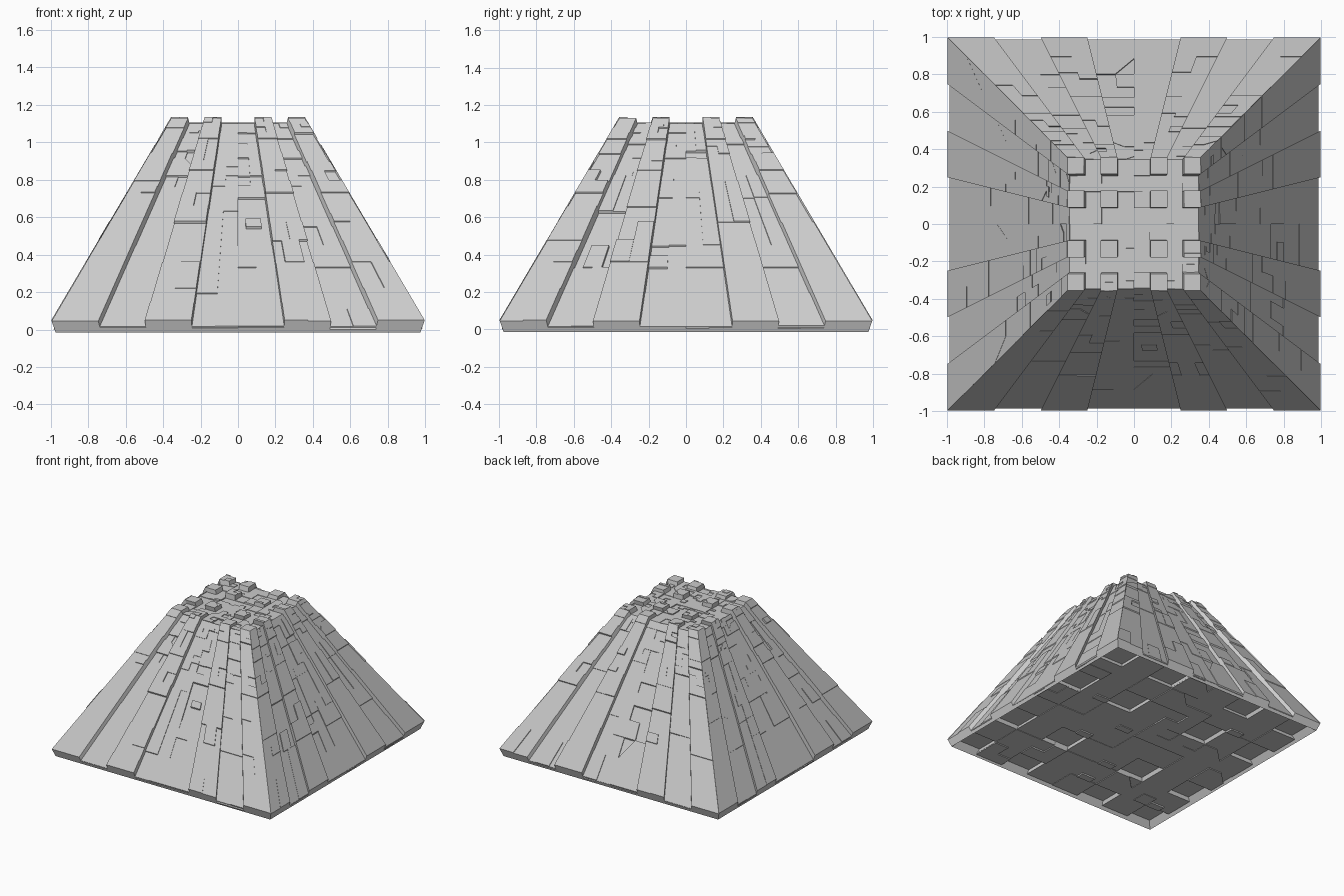
import bpy, bmesh, random
from math import cos, sin, pi
from mathutils import Matrix

if "Cube" in bpy.data.objects:
    bpy.data.objects.remove(bpy.data.objects["Cube"])

N = 8                           # panels along every edge
RAISED = {0, 2, 5, 7}           # raised strips, the same on each side
R0, R1, Z0, Z1 = 0.985, 0.345, 0.015, 1.10
LIFT = 0.03


def slope_radius(z):
    return R0 + (R1 - R0) * (z - Z0) / (Z1 - Z0)


def side_point(turn):
    """Map strip position u, row position v (0-8) and lift h to a sloping side."""
    ca, sa = round(cos(turn * pi / 2)), round(sin(turn * pi / 2))

    def point(u, v, h):
        q = R1 / R0
        w = 1 / (1 + v / N * (1 / q - 1))       # rows shrink towards the top
        z = Z0 + (Z1 - Z0) * (1 - w) / (1 - q)
        r = R0 * w + 0.35 * h
        x, y = (2 * u / N - 1) * r, -r
        return (x * ca - y * sa, x * sa + y * ca, z + h)
    return point


def top_point(u, v, h):
    r = R1 + 0.35 * h
    return ((2 * u / N - 1) * r, (2 * v / N - 1) * r, Z1 + h)


def base_point(u, v, h):
    r = slope_radius(max(h, Z0))
    return ((2 * u / N - 1) * r, (2 * v / N - 1) * r, h)


def slab(bm, point, outline, low, high):
    a = [bm.verts.new(point(u, v, low)) for u, v in outline]
    b = [bm.verts.new(point(u, v, high)) for u, v in outline]
    bm.faces.new(a[::-1])
    bm.faces.new(b)
    n = len(a)
    for i in range(n):
        j = (i + 1) % n
        bm.faces.new((a[i], a[j], b[j], b[i]))


def rect(u0, u1, v0, v1):
    return [(u0, v0), (u1, v0), (u1, v1), (u0, v1)]


def finish(bm, name):
    bmesh.ops.recalc_face_normals(bm, faces=bm.faces[:])
    mesh = bpy.data.meshes.new(name)
    bm.to_mesh(mesh)
    bm.free()
    bpy.context.collection.objects.link(bpy.data.objects.new(name, mesh))


def detail_shape(rng, u, v):
    """Small plate: rectangle, L shape or clipped corner inside one cell."""
    kind = rng.random()
    if kind < 0.5:
        a, b = rng.choice([(0, .5), (.5, 1), (.25, .75), (0, 1)])
        return rect(u + a, u + b, v, v + rng.choice([.25, .5]))
    if kind < 0.8:
        p = [(0, 0), (1, 0), (1, .5), (.5, .5), (.5, 1), (0, 1)]
    else:
        p = [(0, 0), (1, 0), (1, .5), (.5, 1), (0, 1)]
    if rng.random() < 0.5:
        p = [(1 - x, y) for x, y in p][::-1]
    return [(u + x, v + y) for x, y in p]


# Solid core
bm = bmesh.new()
bmesh.ops.create_cone(bm, cap_ends=True, segments=4, radius1=0.962 * 2 ** .5,
                      radius2=0.344 * 2 ** .5, depth=1.045,
                      matrix=Matrix.Translation((0, 0, 0.04 + 1.045 / 2)) @ Matrix.Rotation(pi / 4, 4, 'Z'))
finish(bm, "core")

# Four sloping sides: long strips broken into stepped plates
for turn, name in enumerate(("front", "right", "back", "left")):
    rng = random.Random(11 + turn)
    point = side_point(turn)
    bm = bmesh.new()
    for col in range(N):
        base = LIFT if col in RAISED else 0.0
        edge = col in (0, N - 1)
        v = 0.0
        while v < N:
            end = min(N, v + rng.choice([.5, 1, 1, 1.5, 2]))
            h = base + (0 if v == 0 or end == N else rng.choice([-.007, -.003, 0, 0, .003]))
            slab(bm, point, rect(col, col + 1, v, end), -0.03, h)
            if not edge and rng.random() < 0.35:
                # half-width step beside the strip
                s = rng.choice([0, .5])
                slab(bm, point, rect(col + s, col + s + .5, v, end), -0.03, h + .004)
            v = end
        for row in range(N):
            if rng.random() < 0.45:
                slab(bm, point, detail_shape(rng, col, row), -0.03, base + .005)
    finish(bm, name + "_panels")

# Flat top: low tiles with tall blocks where raised strips cross
rng = random.Random(5)
bm = bmesh.new()
for i in range(N):
    for j in range(N):
        tall = i in RAISED and j in RAISED
        base = LIFT if tall else rng.choice([-.008, -.004, 0, 0])
        slab(bm, top_point, rect(i, i + 1, j, j + 1), -0.03, base)
        if rng.random() < 0.55:
            slab(bm, top_point, detail_shape(rng, i, j), -0.03, base + .005)
finish(bm, "top_blocks")

# Underside: plates leaving square recesses where raised strips cross
rng = random.Random(8)
bm = bmesh.new()
for i in range(N):
    for j in range(N):
        if i in RAISED and j in RAISED:
            continue
        slab(bm, base_point, rect(i, i + 1, j, j + 1), 0.045, rng.choice([.01, .01, .012, .007]))
        if rng.random() < 0.4:
            slab(bm, base_point, detail_shape(rng, i, j), 0.045, rng.choice([0.0, .004]))
finish(bm, "underside_plates")
